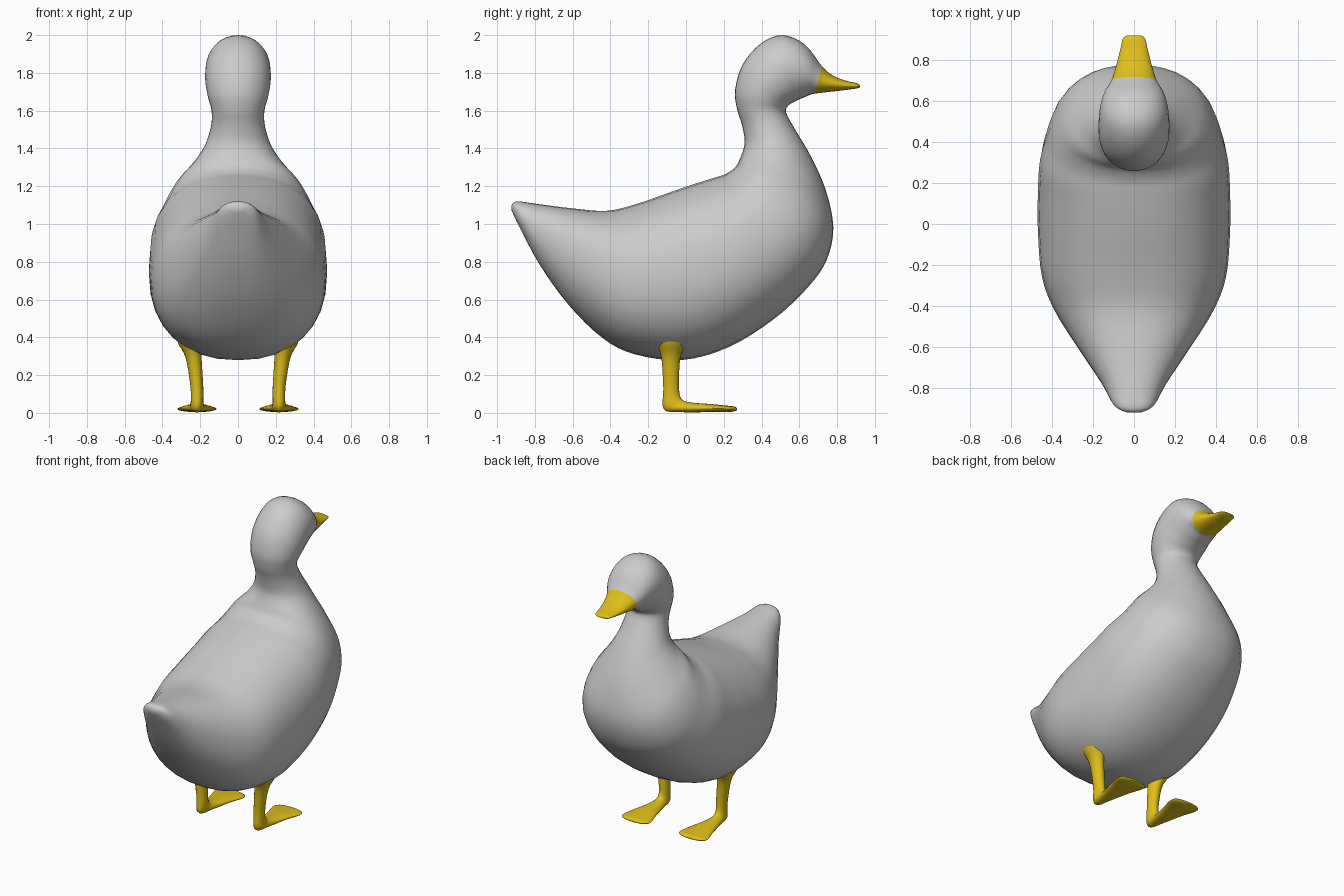
import bpy, bmesh, math
from mathutils import Vector

if "Cube" in bpy.data.objects:
    bpy.data.objects.remove(bpy.data.objects["Cube"])


def material(name, rgb):
    m = bpy.data.materials.new(name)
    m.diffuse_color = (*rgb, 1)
    m.use_nodes = True
    m.node_tree.nodes["Principled BSDF"].inputs["Base Color"].default_value = m.diffuse_color
    return m


GREY = material("pale grey", (0.60, 0.60, 0.60))
YELLOW = material("beak yellow", (0.74, 0.52, 0.01))


def smooth_rings(rings, steps):
    """Spline through the rings, returning denser rings."""
    rows = [Vector(r) for r in rings]
    out = []
    for i in range(len(rows) - 1):
        a, b, c, d = (rows[max(i - 1, 0)], rows[i], rows[i + 1],
                      rows[min(i + 2, len(rows) - 1)])
        for k in range(steps):
            t = k / steps
            out.append(0.5 * (2 * b + (c - a) * t + (2 * a - 5 * b + 4 * c - d) * t * t
                              + (3 * b - a - 3 * c + d) * t ** 3))
    return out + [rows[-1]]


def loft(name, rings, mats, steps=4, sides=32, second_from=None, side=1):
    """Ring = upper y, upper z, lower y, lower z, half width, centre x, squareness."""
    bm = bmesh.new()
    loops = []
    for uy, uz, ly, lz, w, cx, e in smooth_rings(rings, steps):
        mid = Vector((cx * side, (uy + ly) / 2, (uz + lz) / 2))
        half = Vector((0, (uy - ly) / 2, (uz - lz) / 2))
        loop = []
        for k in range(sides):
            a = 2 * math.pi * k / sides
            c, s = math.cos(a), math.sin(a)
            c = math.copysign(abs(c) ** (2 / e), c)
            s = math.copysign(abs(s) ** (2 / e), s)
            loop.append(bm.verts.new(mid + half * c + Vector((w * s, 0, 0))))
        loops.append(loop)
    for i in range(len(loops) - 1):
        for k in range(sides):
            n = (k + 1) % sides
            f = bm.faces.new((loops[i][k], loops[i][n], loops[i + 1][n], loops[i + 1][k]))
            f.material_index = int(second_from is not None and i >= second_from * steps)
    bm.faces.new(loops[0])
    end = bm.faces.new(loops[-1])
    end.material_index = int(second_from is not None)
    bmesh.ops.recalc_face_normals(bm, faces=bm.faces)
    me = bpy.data.meshes.new(name)
    bm.to_mesh(me)
    bm.free()
    ob = bpy.data.objects.new(name, me)
    bpy.context.collection.objects.link(ob)
    for m in mats:
        me.materials.append(m)
    bpy.ops.object.select_all(action='DESELECT')
    bpy.context.view_layer.objects.active = ob
    ob.select_set(True)
    bpy.ops.object.shade_smooth_by_angle(angle=math.radians(60))
    return ob


# Tail, back, belly and breast
torso = [
    (-0.923, 1.10, -0.923, 1.07, 0.03),
    (-0.895, 1.12, -0.885, 0.99, 0.095),
    (-0.78, 1.105, -0.775, 0.785, 0.16),
    (-0.62, 1.085, -0.62, 0.57, 0.265),
    (-0.42, 1.07, -0.44, 0.395, 0.385),
    (-0.25, 1.11, -0.27, 0.31, 0.45),
    (-0.05, 1.18, -0.02, 0.28, 0.47),
    (0.07, 1.22, 0.23, 0.35, 0.47),
    (0.15, 1.245, 0.47, 0.50, 0.46),
    (0.21, 1.265, 0.65, 0.67, 0.425),
    (0.26, 1.30, 0.745, 0.81, 0.39),
    (0.285, 1.345, 0.78, 0.98, 0.335),
]

# Neck and head
neck_head = [
    (0.305, 1.40, 0.74, 1.18, 0.25),
    (0.31, 1.45, 0.66, 1.36, 0.18),
    (0.295, 1.53, 0.575, 1.505, 0.143),
    (0.27, 1.61, 0.53, 1.59, 0.14),
    (0.26, 1.71, 0.54, 1.625, 0.158),
    (0.30, 1.845, 0.57, 1.645, 0.172),
    (0.395, 1.955, 0.60, 1.66, 0.173),
    (0.51, 2.0, 0.63, 1.672, 0.166),
    (0.63, 1.95, 0.66, 1.685, 0.145),
]

# Beak
beak = [
    (0.72, 1.835, 0.68, 1.69, 0.112),
    (0.78, 1.785, 0.765, 1.70, 0.088),
    (0.85, 1.758, 0.85, 1.71, 0.068),
    (0.905, 1.745, 0.905, 1.718, 0.055),
    (0.922, 1.735, 0.922, 1.725, 0.035),
]

body_rings = ([(*r, 0, 2.25) for r in torso]
              + [(*r, 0, 2.0) for r in neck_head + beak])
loft("body_with_beak", body_rings, [GREY, YELLOW],
     second_from=len(torso) + len(neck_head))

# Leg running down into a webbed foot
leg = [
    (0.02, 0.45, -0.17, 0.45, 0.065, 0.275),
    (0.0, 0.37, -0.155, 0.37, 0.06, 0.257),
    (-0.03, 0.29, -0.13, 0.29, 0.042, 0.235),
    (-0.037, 0.15, -0.12, 0.13, 0.034, 0.218),
    (-0.025, 0.075, -0.118, 0.02, 0.034, 0.217),
    (0.03, 0.055, -0.03, 0.004, 0.045, 0.217),
    (0.13, 0.047, 0.13, 0.004, 0.08, 0.217),
    (0.22, 0.038, 0.22, 0.004, 0.105, 0.217),
    (0.255, 0.034, 0.255, 0.008, 0.09, 0.217),
    (0.27, 0.026, 0.27, 0.014, 0.05, 0.217),
]
for label, side in (("left_leg", -1), ("right_leg", 1)):
    loft(label, [(*r, 2.0) for r in leg], [YELLOW], sides=20, side=side)
